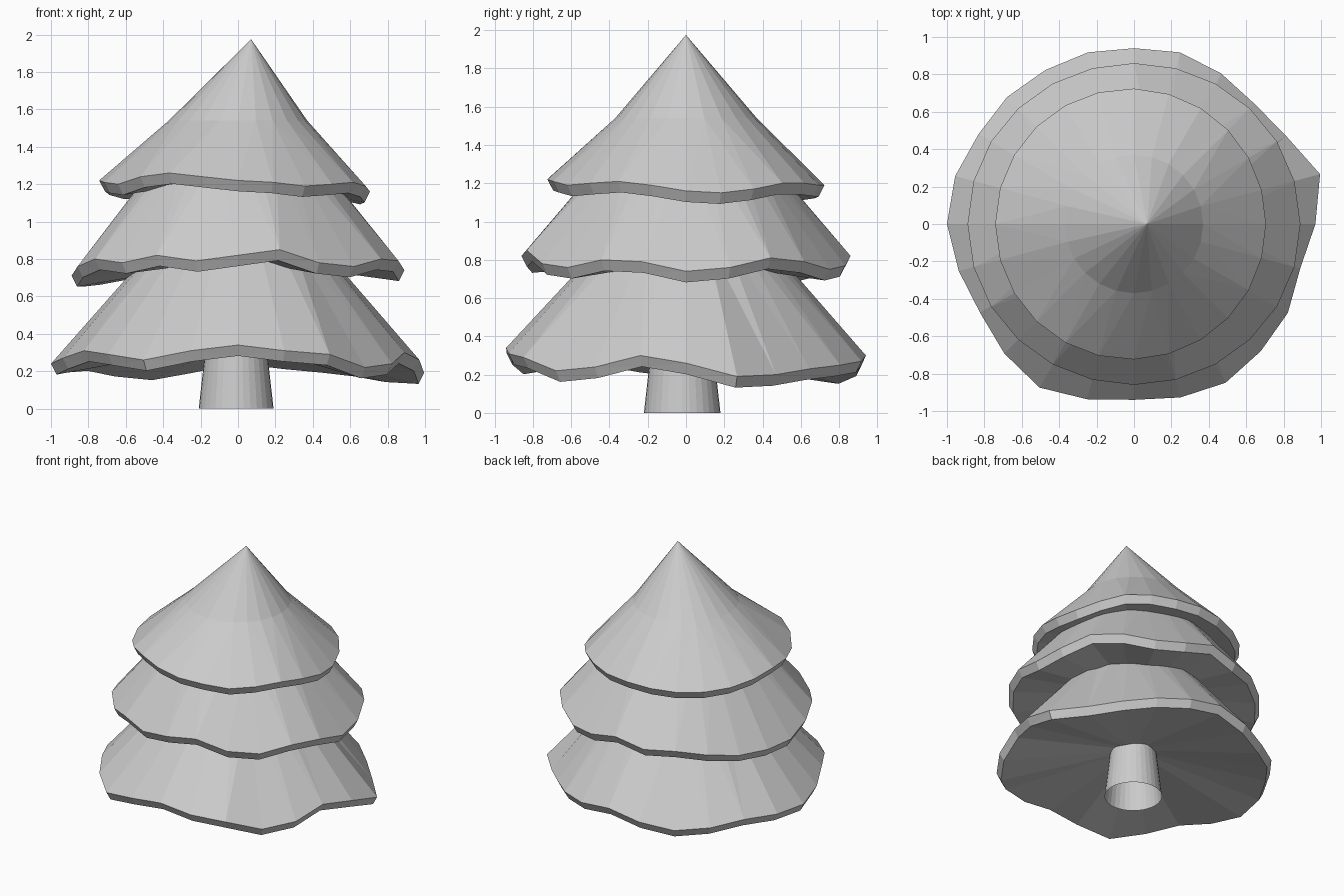
import bpy
import bmesh
from math import cos, sin, tau

cube = bpy.data.objects.get("Cube")
if cube:
    bpy.data.objects.remove(cube, do_unlink=True)

grey = bpy.data.materials.new("plain grey")
grey.use_nodes = True
colour = (0.6, 0.6, 0.6, 1)
grey.diffuse_color = colour
grey.node_tree.nodes["Principled BSDF"].inputs["Base Color"].default_value = colour


def finish(bm, name):
    """Turn a bmesh into a named grey object."""
    mesh = bpy.data.meshes.new(name)
    bm.to_mesh(mesh)
    bm.free()
    mesh.materials.append(grey)
    obj = bpy.data.objects.new(name, mesh)
    bpy.context.collection.objects.link(obj)
    return obj


def add_ring(bm, radii, heights, centre=(0, 0)):
    """Closed ring of vertices, counter-clockwise from +x."""
    step = tau / len(radii)
    return [bm.verts.new((centre[0] + r * cos(i * step), centre[1] + r * sin(i * step), z))
            for i, (r, z) in enumerate(zip(radii, heights))]


def bridge(bm, lower, upper):
    for i, vert in enumerate(lower):
        j = (i + 1) % len(lower)
        bm.faces.new((vert, lower[j], upper[j], upper[i]))


def fan(bm, ring, tip, flip=False):
    for i, vert in enumerate(ring):
        corners = (vert, ring[(i + 1) % len(ring)], tip)
        bm.faces.new(corners[::-1] if flip else corners)


def make_tier(name, radii, base, waves, shoulder, tip, hollow):
    """Wavy skirt: rim band, sloping top with a shoulder ring, shallow hollow underside."""
    count = len(waves)
    bm = bmesh.new()
    heights = [base + w / 100 for w in waves]
    rim = add_ring(bm, radii, heights)
    lip = add_ring(bm, [r - 0.03 for r in radii], [z - 0.058 for z in heights])
    top = add_ring(bm, [shoulder[0]] * count, [shoulder[1]] * count)
    bridge(bm, lip, rim)
    bridge(bm, rim, top)
    fan(bm, top, bm.verts.new(tip))
    fan(bm, lip, bm.verts.new((0, 0, hollow)), flip=True)
    bmesh.ops.triangulate(bm, faces=[f for f in bm.faces if len(f.verts) > 3])
    return finish(bm, name)


# Rim heights above each base, in hundredths, every 15 degrees
low_waves = [11, 4, 5, 8, 10, 12, 15, 10, 6, 8, 11, 10,
             9, 12, 16, 14, 11, 16, 19, 16, 14, 7, 9, 15]
mid_waves = [4, 6, 11, 9, 5, 7, 12, 7, 8, 5, 2, 1,
             1, 6, 10, 8, 12, 9, 12, 15, 8, 6, 10, 9]
high_waves = [6, 5, 7, 10, 10, 9, 9, 8, 7, 7, 8, 10,
              12, 11, 10, 14, 16, 14, 12, 11, 9, 10, 11, 9]

# Lowest skirt outline is uneven, in hundredths of a unit
low_outline = [97, 103, 94, 91, 93, 95, 94, 95, 95, 96, 96, 99,
               100, 97, 95, 98, 101, 97, 94, 96, 98, 96, 95, 92]
count = len(low_waves)
mid_outline = [0.875 + 0.015 * cos(2 * tau * i / count) for i in range(count)]
high_outline = [0.724 - 0.018 * cos(tau * i / count) for i in range(count)]

make_tier("lower_branches", [r / 100 for r in low_outline], 0.15, low_waves,
          (0.40, 0.92), (0, 0, 1.1), 0.36)
make_tier("middle_branches", mid_outline, 0.70, mid_waves,
          (0.40, 1.36), (0, 0, 1.5), 0.80)
make_tier("upper_branches", high_outline, 1.10, high_waves,
          (0.37, 1.54), (0.07, 0, 1.975), 1.24)

# Tapered open trunk
sides = 32
bm = bmesh.new()
foot = add_ring(bm, [0.2] * sides, [0] * sides, (-0.01, -0.02))
neck = add_ring(bm, [0.155] * sides, [0.4] * sides, (-0.01, -0.02))
bridge(bm, foot, neck)
finish(bm, "trunk")
